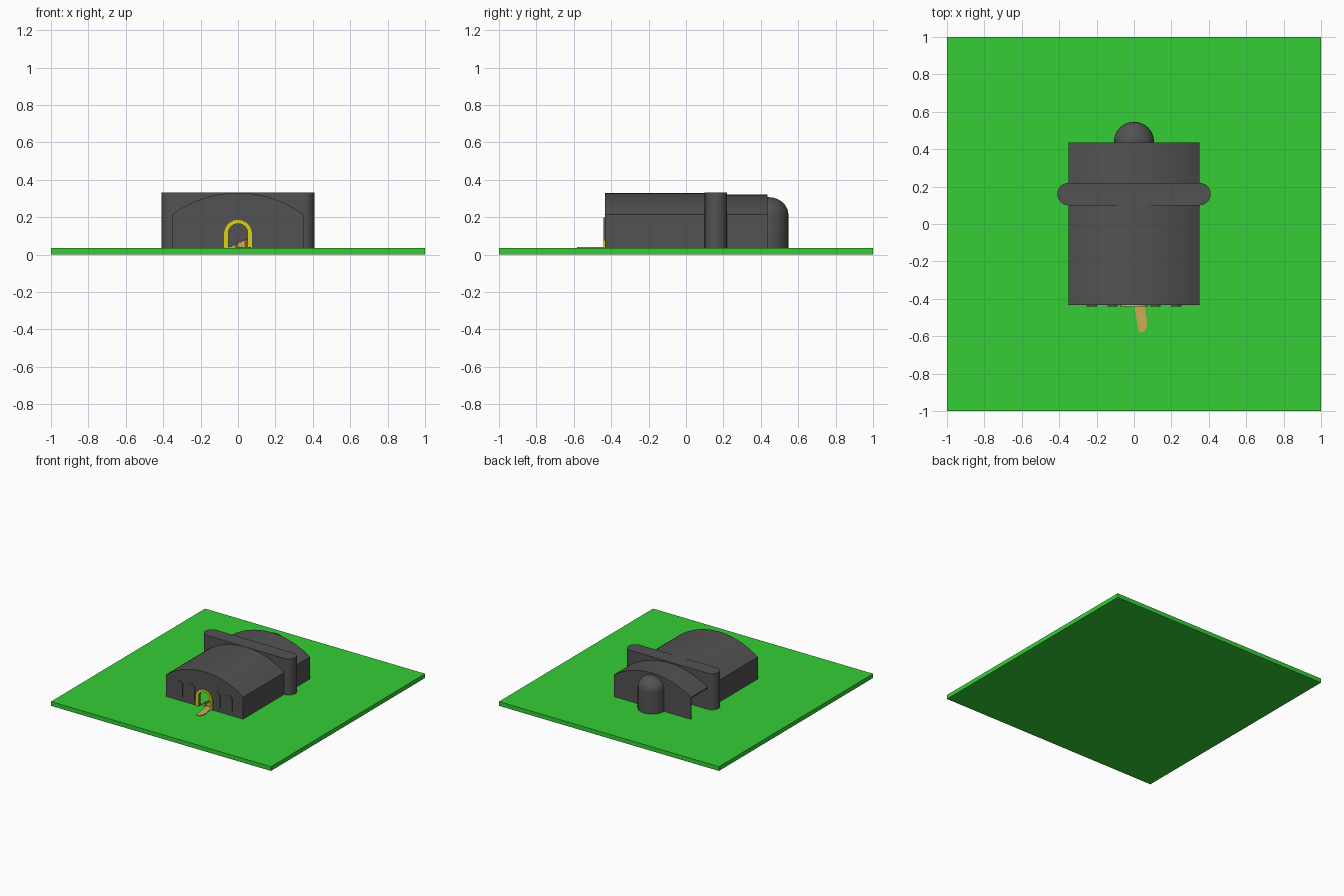
import bpy, bmesh, math
from mathutils import Vector

cube = bpy.data.objects.get("Cube")
if cube:
    bpy.data.objects.remove(cube, do_unlink=True)

GROUND = 0.035


def material(name, rgb):
    m = bpy.data.materials.new(name)
    m.use_nodes = True
    m.diffuse_color = (*rgb, 1)
    m.node_tree.nodes["Principled BSDF"].inputs["Base Color"].default_value = (*rgb, 1)
    return m


GRASS = material("grass green", (0.035, 0.62, 0.035))
STONE = material("dark stone", (0.085, 0.085, 0.085))
YELLOW = material("yellow trim", (0.72, 0.64, 0.005))
TAN = material("tan path", (0.62, 0.41, 0.1))
BROWN = material("brown wood", (0.2, 0.11, 0.035))


def prism(name, outline, start, end, mat, axis="y"):
    """Extrude an outline along y (points are x, z) or along z (points are x, y)."""
    def place(p, t):
        return (p[0], t, p[1]) if axis == "y" else (p[0], p[1], t)
    bm = bmesh.new()
    face = bm.faces.new([bm.verts.new(place(p, start)) for p in outline])
    ext = bmesh.ops.extrude_face_region(bm, geom=[face])
    move = Vector(place((0, 0), end - start))
    bmesh.ops.translate(bm, vec=move, verts=[v for v in ext["geom"] if isinstance(v, bmesh.types.BMVert)])
    bmesh.ops.recalc_face_normals(bm, faces=bm.faces)
    mesh = bpy.data.meshes.new(name)
    bm.to_mesh(mesh)
    bm.free()
    ob = bpy.data.objects.new(name, mesh)
    bpy.context.collection.objects.link(ob)
    mesh.materials.append(mat)
    return ob


def box(name, x, y, z, mat):
    return prism(name, [(x[0], z[0]), (x[1], z[0]), (x[1], z[1]), (x[0], z[1])], *y, mat)


def vault(half, spring, crown, floor=GROUND, n=20):
    """Outline with straight sides and a circular segment on top."""
    rise = crown - spring
    r = (half * half + rise * rise) / (2 * rise)
    a = math.asin(min(1, half / r))
    arc = [(r * math.sin(a - 2 * a * i / n), crown - r + r * math.cos(a - 2 * a * i / n))
           for i in range(n + 1)]
    return [(-half, floor), (half, floor)] + arc


def carve(ob, cutters):
    """Subtract the cutters, keep the result and discard the cutters."""
    for c in cutters:
        c.hide_render = True
        mod = ob.modifiers.new("cut", "BOOLEAN")
        mod.operation, mod.solver, mod.object = "DIFFERENCE", "EXACT", c
    deps = bpy.context.evaluated_depsgraph_get()
    mesh = bpy.data.meshes.new_from_object(ob.evaluated_get(deps))
    ob.modifiers.clear()
    ob.data = mesh
    for c in cutters:
        bpy.data.objects.remove(c, do_unlink=True)


def smooth(ob):
    bpy.ops.object.select_all(action="DESELECT")
    ob.select_set(True)
    bpy.context.view_layer.objects.active = ob
    bpy.ops.object.shade_smooth_by_angle(angle=math.radians(30))


# Lawn
box("lawn", (-1, 1), (-1, 1), (0, GROUND), GRASS)

# Vaulted front hall, hollow, with an arched doorway
hall = prism("front_hall", vault(0.35, 0.215, 0.33), -0.433, 0.11, STONE)
carve(hall, [
    prism("hall_void", vault(0.33, 0.2, 0.31, 0), -0.413, 0.15, STONE),
    prism("door_void", vault(0.052, 0.113, 0.165, 0), -0.5, -0.38, STONE),
])
smooth(hall)

# Round-ended cross wall
ends = [(s * (0.35 + 0.06 * math.cos(t)), 0.16 + s * 0.06 * math.sin(t))
        for s in (1, -1) for t in [-math.pi / 2 + math.pi * i / 12 for i in range(13)]]
smooth(prism("cross_wall", ends, GROUND, 0.331, STONE, "z"))

# Vaulted rear hall, open on its right side
rear = prism("rear_hall", vault(0.35, 0.215, 0.322), 0.2, 0.437, STONE)
carve(rear, [
    prism("rear_void", vault(0.335, 0.205, 0.31, 0), 0.15, 0.43, STONE),
    box("side_void", (-0.4, -0.3), (0.15, 0.43), (0, 0.205), STONE),
])
smooth(rear)

# Apse: a round tower with a domed cap, turned from a profile
bm = bmesh.new()
profile = [(0.107, GROUND)] + [(0.107 * math.cos(t), 0.215 + 0.092 * math.sin(t))
                               for t in [math.pi / 2 * i / 10 for i in range(11)]]
verts = [bm.verts.new((r, 0.44, z)) for r, z in profile]
edges = [bm.edges.new(pair) for pair in zip(verts, verts[1:])]
bmesh.ops.spin(bm, geom=verts + edges, cent=(0, 0.44, 0), axis=(0, 0, 1),
               angle=math.tau, steps=32, use_duplicate=False)
bmesh.ops.remove_doubles(bm, verts=bm.verts, dist=0.0005)
bmesh.ops.recalc_face_normals(bm, faces=bm.faces)
apse_mesh = bpy.data.meshes.new("apse")
bm.to_mesh(apse_mesh)
bm.free()
apse_mesh.materials.append(STONE)
apse = bpy.data.objects.new("apse", apse_mesh)
bpy.context.collection.objects.link(apse)
smooth(apse)

# Blind window panels on the front wall
for side, sign in (("left", 1), ("right", -1)):
    for place, x in (("inner", 0.115), ("outer", 0.225)):
        panel = [(sign * x + px, pz) for px, pz in vault(0.028, 0.17, 0.197, 0.075, 8)]
        prism(f"{side}_{place}_window", panel, -0.44, -0.43, STONE)

# Yellow door surround
trim = prism("door_trim", vault(0.074, 0.111, 0.185), -0.441, -0.425, YELLOW)
carve(trim, [prism("trim_void", vault(0.052, 0.113, 0.165, 0), -0.5, -0.38, YELLOW)])

# Steps rising inside the doorway
for i in range(6):
    x = -0.05 + i * 0.017
    box(f"step_{i + 1}", (x, x + 0.017), (-0.405, -0.34),
        (GROUND, GROUND + 0.008 * (i + 1)), BROWN if i % 3 == 2 else TAN)

# Curved path with a rounded end
path = [(0.0, -0.40), (0.005, -0.46), (0.016, -0.52), (0.025, -0.575), (0.04, -0.582),
        (0.057, -0.572), (0.07, -0.545), (0.07, -0.52), (0.06, -0.46), (0.053, -0.40)]
prism("path", path, GROUND, 0.041, TAN, "z")
